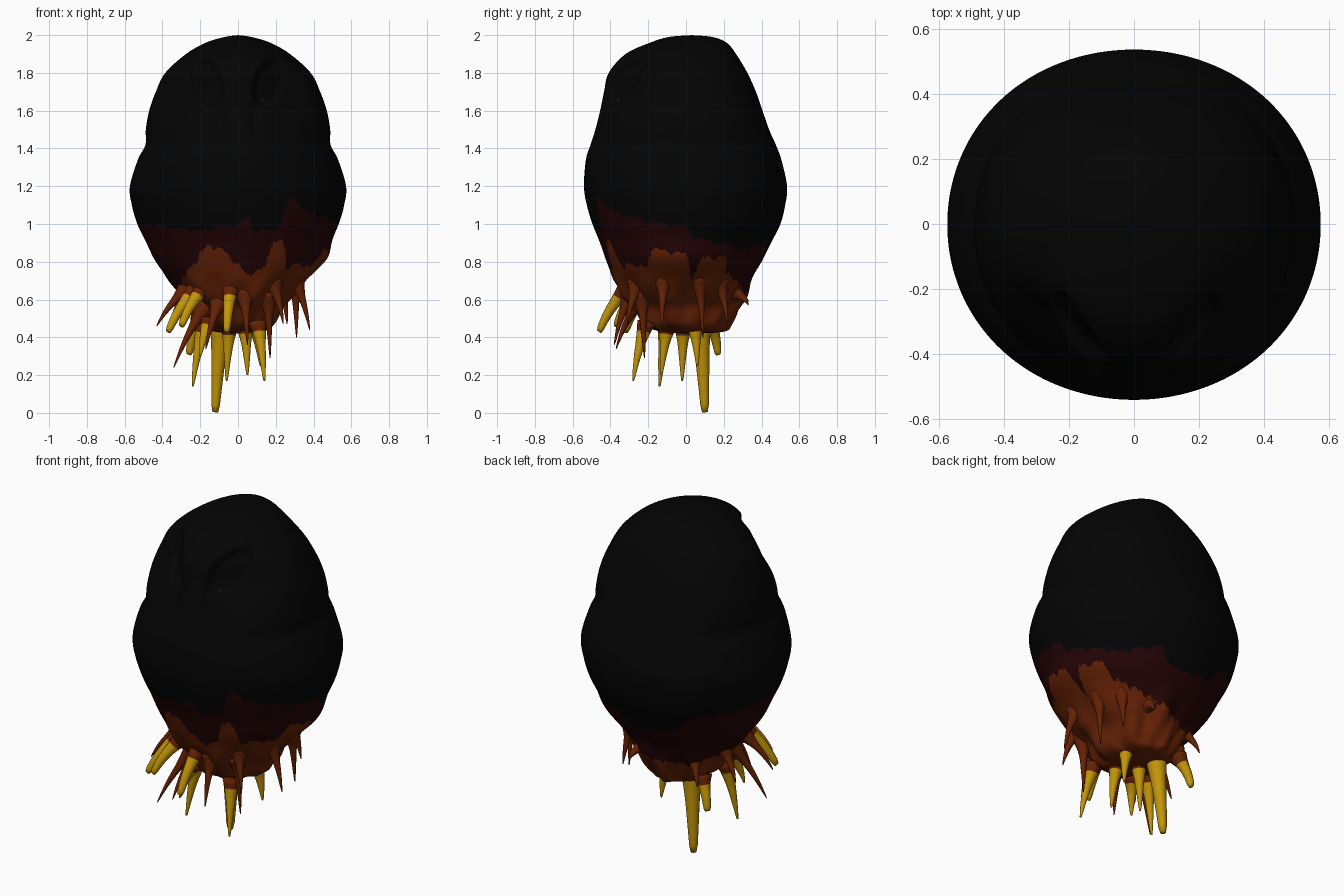
import bpy, bmesh, math
from mathutils import Vector

if "Cube" in bpy.data.objects:
    bpy.data.objects.remove(bpy.data.objects["Cube"])


def material(name, rgb):
    m = bpy.data.materials.new(name)
    m.diffuse_color = (*rgb, 1)
    m.use_nodes = True
    m.node_tree.nodes["Principled BSDF"].inputs["Base Color"].default_value = m.diffuse_color
    return m


BLACK = material("soot black", (0.0012, 0.0012, 0.0012))
MAROON = material("dark maroon", (0.0175, 0.0012, 0.0016))
RUST = material("rust", (0.13, 0.0155, 0.0015))
YELLOW = material("old yellow", (0.54, 0.30, 0.003))
RED = material("dull red", (0.12, 0.012, 0.015))

# body profile: height, half width in x, front y, back y
PROFILE = [
    (2.00, 0.0, 0.03, 0.03), (1.99, 0.07, -0.09, 0.14), (1.96, 0.17, -0.19, 0.215),
    (1.90, 0.275, -0.32, 0.265), (1.80, 0.385, -0.41, 0.325), (1.70, 0.435, -0.435, 0.37),
    (1.60, 0.47, -0.455, 0.405), (1.50, 0.488, -0.48, 0.44), (1.42, 0.49, -0.505, 0.475),
    (1.34, 0.53, -0.53, 0.505), (1.20, 0.572, -0.54, 0.535), (1.10, 0.562, -0.525, 0.525),
    (1.00, 0.533, -0.495, 0.50), (0.90, 0.485, -0.455, 0.45), (0.80, 0.435, -0.42, 0.40),
    (0.70, 0.36, -0.38, 0.34), (0.62, 0.29, -0.335, 0.31), (0.56, 0.23, -0.28, 0.28),
    (0.47, 0.19, -0.22, 0.23), (0.43, 0.12, -0.13, 0.19), (0.42, 0.0, 0.03, 0.03)]

# lower colour edges: angle in degrees (0 front, 90 right), height
MAROON_EDGE = [(-180, .82), (-152, .85), (-143, .95), (-100, .98), (-80, 1.0), (-50, .99), (-25, .96),
               (0, 1.0), (6, 1.04), (10, .96), (24, .97), (31, 1.14), (43, 1.07), (70, 1.01),
               (90, .99), (95, .93), (105, .91), (130, .86), (159, .91), (168, .83), (180, .82)]
RUST_EDGE = [(-180, .60), (-135, .58), (-100, .60), (-80, .64), (-55, .69), (-35, .78), (-20, .89),
             (-10, .86), (7, .73), (20, .77), (24, .92), (31, .90), (37, .77), (48, .79), (62, .77),
             (68, .87), (90, .84), (95, .71), (101, .82), (118, .82), (124, .74), (145, .69),
             (180, .60)]


def catmull(p0, p1, p2, p3, t):
    return [0.5 * (2 * b + (c - a) * t + (2 * a - 5 * b + 4 * c - d) * t * t
                   + (3 * b - a - 3 * c + d) * t ** 3) for a, b, c, d in zip(p0, p1, p2, p3)]


def interp(table, v):
    for a, b in zip(table, table[1:]):
        if a[0] <= v <= b[0]:
            f = (v - a[0]) / (b[0] - a[0])
            return [p + (q - p) * f for p, q in zip(a, b)]
    return table[-1] if v > table[-1][0] else table[0]


def finish(name, bm, mats):
    bmesh.ops.recalc_face_normals(bm, faces=bm.faces)
    for f in bm.faces:
        f.smooth = True
    me = bpy.data.meshes.new(name)
    bm.to_mesh(me)
    bm.free()
    for m in mats:
        me.materials.append(m)
    ob = bpy.data.objects.new(name, me)
    bpy.context.collection.objects.link(ob)
    return ob


def loft(bm, rings, mat_rule):
    """Skin a list of rings of points, closing both ends."""
    vs = [[bm.verts.new(p) for p in r] for r in rings]
    n = len(vs[0])
    for a, b in zip(vs, vs[1:]):
        for i in range(n):
            j = (i + 1) % n
            f = bm.faces.new((a[i], a[j], b[j], b[i]))
            f.material_index = mat_rule(f.calc_center_median())
    for r in (vs[0], vs[-1]):
        f = bm.faces.new(r)
        f.material_index = mat_rule(f.calc_center_median())


def bell(v, centre, width):
    return math.exp(-((v - centre) / width) ** 2)


def face_push(x, z):
    """Inward push: slanted cheeks, tilted eye hollows and the crease below."""
    cheek = 0.085 * bell(abs(x), 0.27, 0.13) * bell(z, 1.74, 0.15)
    dx = abs(x) - 0.165 - 0.25 * (z - 1.75)
    e = (dx / 0.085) ** 2 + ((z - 1.75) / 0.135) ** 2
    t = min(1, max(0, (1.15 - e) / 0.7))
    crease = 0.02 * bell(abs(x), 0.09, 0.025) * bell(z, 1.55, 0.09)
    return cheek + 0.05 * t * t * (3 - 2 * t) + crease


# head: lofted ellipses with hollows and lumps
SEG, SUB = 320, 11
rows = []
for i in range(len(PROFILE) - 1):
    p = [PROFILE[min(max(i + k, 0), len(PROFILE) - 1)] for k in (-1, 0, 1, 2)]
    rows += [catmull(*p, s / SUB) for s in range(SUB)]
rows.append(PROFILE[-1])
rings = []
for z, hx, y0, y1 in rows:
    hx = max(hx, 0.003)
    hy, cy = max((y1 - y0) / 2, 0.003), (y0 + y1) / 2
    ring = []
    for k in range(SEG):
        a = 2 * math.pi * k / SEG
        low = min(1, max(0, (0.75 - z) / 0.15))
        lump = 1 + low * (0.05 * math.sin(7 * a + 9 * z) + 0.03 * math.sin(12 * a - 14 * z))
        diagonal = math.sin(2 * a) ** 2
        lump += 0.008 * diagonal * bell(z, 1.2, 0.2)
        if math.cos(a) < 0:                                          # fuller back corners
            lump += 0.05 * diagonal * bell(z, 1.62, 0.22)
        if math.sin(a) > 0:                                          # swollen lower right
            lump += 0.06 * math.sin(a) ** 2 * bell(z, 0.82, 0.08)
        x, y = hx * lump * math.sin(a), cy - hy * lump * math.cos(a)
        if y < 0 and 1.4 < z < 1.96:
            y += face_push(x, z) * min(1, -y / 0.1)
        ring.append((x, y, z))
    rings.append(ring)


def head_colour(c):
    ang = math.degrees(math.atan2(c.x, -c.y))
    wob = 0.008 * math.sin(ang * 0.45) + 0.006 * math.sin(ang * 0.9 + 1)
    if c.z < interp(RUST_EDGE, ang)[1] + wob:
        return 2
    return 1 if c.z < interp(MAROON_EDGE, ang)[1] + wob else 0


bm = bmesh.new()
loft(bm, rings, head_colour)
finish("head", bm, [BLACK, MAROON, RUST])

# small eye glint in the right hollow
bm = bmesh.new()
bmesh.ops.create_uvsphere(bm, u_segments=12, v_segments=8, radius=0.011)
bmesh.ops.translate(bm, verts=bm.verts, vec=(0.125, -0.352, 1.65))
finish("eye_glint", bm, [RED])


def spike(bm, tip, base_z, root_r, mid_r, tip_r, root_part):
    """Flared, slightly bowed spike from inside the head surface to its tip."""
    tip = Vector(tip)
    z, hx, y0, y1 = interp(PROFILE[::-1], base_z)
    hy, cy = (y1 - y0) / 2, (y0 + y1) / 2
    a = math.atan2(tip.x, -tip.y)
    k = min(0.84, math.hypot(tip.x, tip.y) / max(hx, 0.01))
    base = Vector((k * hx * math.sin(a), cy - k * hy * math.cos(a), base_z))
    if base_z < 0.5:                      # underside spikes hang almost straight
        base = Vector((tip.x * 0.75, tip.y * 0.75, base_z))
    d = (tip - base).normalized()
    u = d.orthogonal().normalized()
    v = d.cross(u)
    steps, rings = 12, []
    bow = Vector((d.x, d.y, 0)) * 0.03
    for s in range(steps + 1):
        t = s / steps
        r = mid_r + (tip_r - mid_r) * t + (root_r - mid_r) * max(0, 1 - t * 2.2) ** 2
        if s == steps:
            r *= 0.75
        c = base.lerp(tip, t) + bow * math.sin(math.pi * t)
        rings.append([c + (u * math.cos(q) + v * math.sin(q)) * r
                      for q in (2 * math.pi * i / 12 for i in range(12))])
    length = (tip - base).length
    loft(bm, rings, lambda c: 0 if (c - base).dot(d) < root_part * length else 1)


# blunt yellow fangs: tip x, y, z, root height
FANGS = [(-.37, -.32, .43, .67), (-.30, -.37, .46, .67), (-.06, -.46, .43, .67),
         (-.26, .17, .31, .49)]
# slim yellow fangs under the head
SLIM = [(-.24, -.14, .14, .48), (-.06, -.02, .17, .46), (.14, -.28, .17, .48),
        (.05, -.13, .20, .46), (-.20, -.26, .30, .49), (.12, .06, .25, .47)]
# thin rust thorns around the rim
THORNS = [(-.43, -.20, .46, .67), (-.34, -.27, .24, .58), (.17, -.22, .29, .64),
          (.05, -.38, .36, .64), (-.17, -.37, .34, .60), (.24, -.31, .47, .69),
          (.38, -.13, .44, .72), (.31, .09, .40, .72), (.26, .22, .47, .70),
          (.14, .33, .57, .64), (-.36, .05, .46, .64), (-.25, .25, .48, .62)]

bm = bmesh.new()
for x, y, z, b in FANGS:
    spike(bm, (x, y, z), b, 0.055, 0.036, 0.018, 0.24)
spike(bm, (-.12, .10, .004), .47, 0.06, 0.050, 0.021, 0.10)     # longest fang
finish("fangs", bm, [RUST, YELLOW])

bm = bmesh.new()
for x, y, z, b in SLIM:
    spike(bm, (x, y, z), b, 0.05, 0.038, 0.006, 0.18)
finish("slim_fangs", bm, [RUST, YELLOW])

bm = bmesh.new()
for x, y, z, b in THORNS:
    spike(bm, (x, y, z), b, 0.065, 0.03, 0.003, 2.0)
finish("thorns", bm, [RUST])
